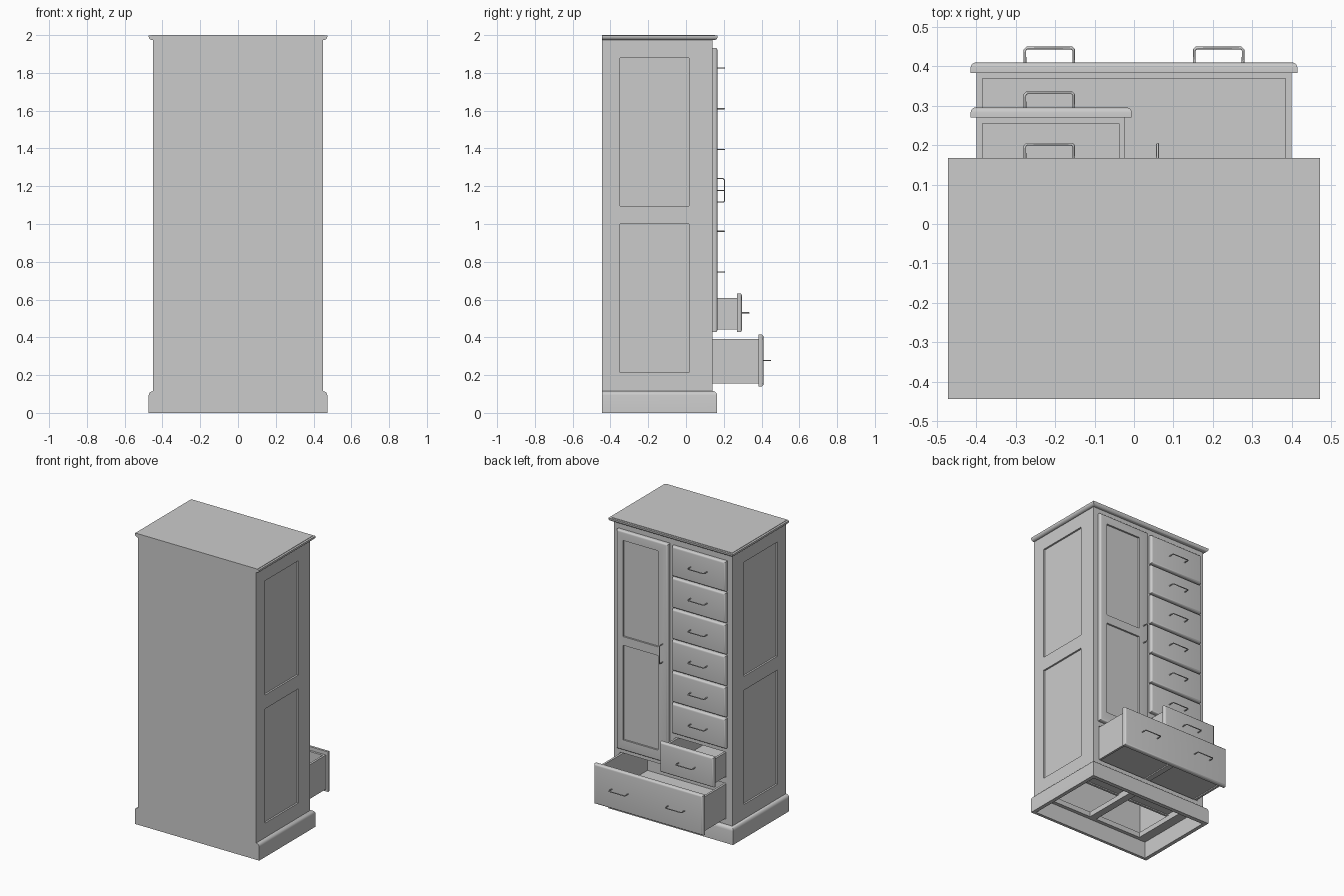
import bpy
import bmesh
from mathutils import Vector

if "Cube" in bpy.data.objects:
    bpy.data.objects.remove(bpy.data.objects["Cube"], do_unlink=True)

grey = bpy.data.materials.new("plain_grey")
GREY = (0.6, 0.6, 0.6, 1)
grey.use_nodes = True
grey.diffuse_color = GREY
grey.node_tree.nodes["Principled BSDF"].inputs["Base Color"].default_value = GREY

BACK, FACE = -0.445, 0.14      # rear of the carcass and plane of its face frame
THICK = 0.026                  # thickness of the door and drawer fronts


def box(name, x, y, z, rounded=None, radius=0.0):
    """Box from three (low, high) ranges; edges that pass the rule are rounded."""
    bm = bmesh.new()
    bmesh.ops.create_cube(bm, size=1)
    for v in bm.verts:
        v.co = Vector([r[0] if c < 0 else r[1] for c, r in zip(v.co, (x, y, z))])
    if rounded:
        edges = [e for e in bm.edges if all(rounded(v.co) for v in e.verts)]
        bmesh.ops.bevel(bm, geom=edges, offset=radius, segments=4,
                        profile=0.5, affect='EDGES')
    mesh = bpy.data.meshes.new(name)
    bm.to_mesh(mesh)
    bm.free()
    mesh.materials.append(grey)
    ob = bpy.data.objects.new(name, mesh)
    bpy.context.collection.objects.link(ob)
    return ob


def activate(ob):
    bpy.ops.object.select_all(action='DESELECT')
    ob.select_set(True)
    bpy.context.view_layer.objects.active = ob


def carve(ob, *holes):
    """Cut box-shaped holes, each given as three ranges."""
    activate(ob)
    for hole in holes:
        cutter = box("cutter", *hole)
        cutter.hide_render = True
        mod = ob.modifiers.new("cut", 'BOOLEAN')
        mod.operation, mod.solver, mod.object = 'DIFFERENCE', 'EXACT', cutter
        bpy.ops.object.modifier_apply(modifier=mod.name)
        bpy.data.objects.remove(cutter, do_unlink=True)


def smooth(ob):
    activate(ob)
    bpy.ops.object.shade_smooth_by_angle(angle=0.6)


def handle(name, centre, along):
    """Bent rod standing off a front; along is its long direction."""
    along, out = Vector(along), Vector((0, 1, 0))
    half, reach, bend = 0.062, 0.037, 0.005
    side = [(half, -0.004), (half, reach - bend), (half - bend, reach)]
    path = side + [(-a, b) for a, b in reversed(side)]
    curve = bpy.data.curves.new(name, 'CURVE')
    curve.dimensions = '3D'
    curve.bevel_depth = 0.0035
    curve.bevel_resolution = 1
    curve.use_fill_caps = True
    line = curve.splines.new('POLY')
    line.points.add(len(path) - 1)
    for point, (a, b) in zip(line.points, path):
        point.co = (*(Vector(centre) + along * a + out * b), 1)
    curve.materials.append(grey)
    bpy.context.collection.objects.link(bpy.data.objects.new(name, curve))


def front(name, x, y, z):
    """Panel whose outward edges are rounded over."""
    return box(name, x, (y, y + THICK), z, lambda co: co.y > y + THICK / 2, 0.013)


def drawer(name, x, z, pull, handles, rim_low=0.015, rim_high=0.025):
    """Drawer front, open-topped tray and handles, slid out by pull."""
    y = FACE + pull
    panel = front(name + "_front", x, y, z)
    smooth(panel)
    bx = (x[0] + 0.015, x[1] - 0.017 if x[1] < 0.1 else x[1] - 0.015)
    bz = (z[0] + rim_low, z[1] - rim_high)
    wall = 0.015
    tray = box(name + "_tray", bx, (y - 0.53, y), bz)
    carve(tray, ((bx[0] + wall, bx[1] - wall), (y - 0.53 + wall, y - wall),
                 (bz[0] + 0.016, bz[1] + 1)))
    # Hollow underside, with a central bar on wide drawers
    parts = [(bx[0] + wall, bx[1] - wall)]
    if len(handles) > 1:
        parts = [(bx[0] + wall, -0.02), (0.02, bx[1] - wall)]
    carve(tray, *[(p, (y - 0.53 + wall, y - wall), (bz[0] - 1, bz[0] + 0.008))
                  for p in parts])
    for i, hx in enumerate(handles):
        handle(f"{name}_handle_{i + 1}", (hx, y + THICK, sum(z) / 2), (1, 0, 0))


# Carcass with drawer bays, cupboard space, open base and sunk side panels
pitch, first = 0.216, 0.53
rows = [first + pitch * i for i in range(7)]
depth = (BACK + 0.02, 0.5)
carcass = box("carcass", (-0.45, 0.45), (BACK, FACE), (0.115, 1.98))
holes = [((-0.404, -0.018), depth, (c - 0.094, c + 0.08)) for c in rows]
holes.append(((0.04, 0.4), depth, (0.44, 1.92)))
holes.append(((-0.404, 0.404), depth, (0.15, 0.395)))
for s in (-1, 1):
    holes.append((sorted((s * 0.025, s * 0.38)), (-0.4, 0.09), (0, 0.2)))
    for z in ((0.215, 1.0), (1.095, 1.88)):
        holes.append((sorted((s * 0.438, s * 0.5)), (-0.35, 0.015), z))
carve(carcass, *holes)

# Plinth: hollow ring with a rounded upper edge, flush at the rear
plinth = box("plinth", (-0.473, 0.473), (BACK, 0.165), (0, 0.115),
             lambda co: co.z > 0.1, 0.0)
bpy.data.objects.remove(plinth, do_unlink=True)


def round_sides(ob, z, radius):
    """Round the horizontal edges at height z, except along the rear."""
    bm = bmesh.new()
    bm.from_mesh(ob.data)
    edges = [e for e in bm.edges
             if all(abs(v.co.z - z) < 1e-4 for v in e.verts)
             and any(v.co.y > 0 for v in e.verts)]
    bmesh.ops.bevel(bm, geom=edges, offset=radius, segments=4,
                    profile=0.5, affect='EDGES')
    bm.to_mesh(ob.data)
    bm.free()


plinth = box("plinth", (-0.473, 0.473), (BACK, 0.165), (0, 0.115))
round_sides(plinth, 0.115, 0.022)
carve(plinth, ((-0.447, 0.447), (BACK + 0.02, 0.137), (-1, 1)))
smooth(plinth)

# Cornice with a rounded underside and a thin top plate
cornice = box("cornice", (-0.473, 0.473), (BACK, 0.168), (1.974, 1.997))
round_sides(cornice, 1.974, 0.019)
smooth(cornice)
box("top_plate", (-0.459, 0.459), (BACK, 0.154), (1.997, 2.0))

# Cupboard door with two sunk panels
door = front("door", (0.022, 0.415), FACE, (0.427, 1.933))
carve(door, *[((0.096, 0.362), (FACE + 0.014, 1), z)
              for z in ((0.5, 1.15), (1.21, 1.87))])
smooth(door)
handle("door_handle", (0.06, FACE + THICK, 1.178), (0, 0, 1))

# Column of small drawers, the lowest one ajar, over one wide open drawer
for i, c in enumerate(rows):
    drawer(f"small_drawer_{i + 1}", (-0.415, -0.006), (c - 0.103, c + 0.103),
           0.13 if i == 0 else 0.0, [-0.215])
drawer("wide_drawer", (-0.415, 0.415), (0.14, 0.415), 0.244, [-0.215, 0.215])
